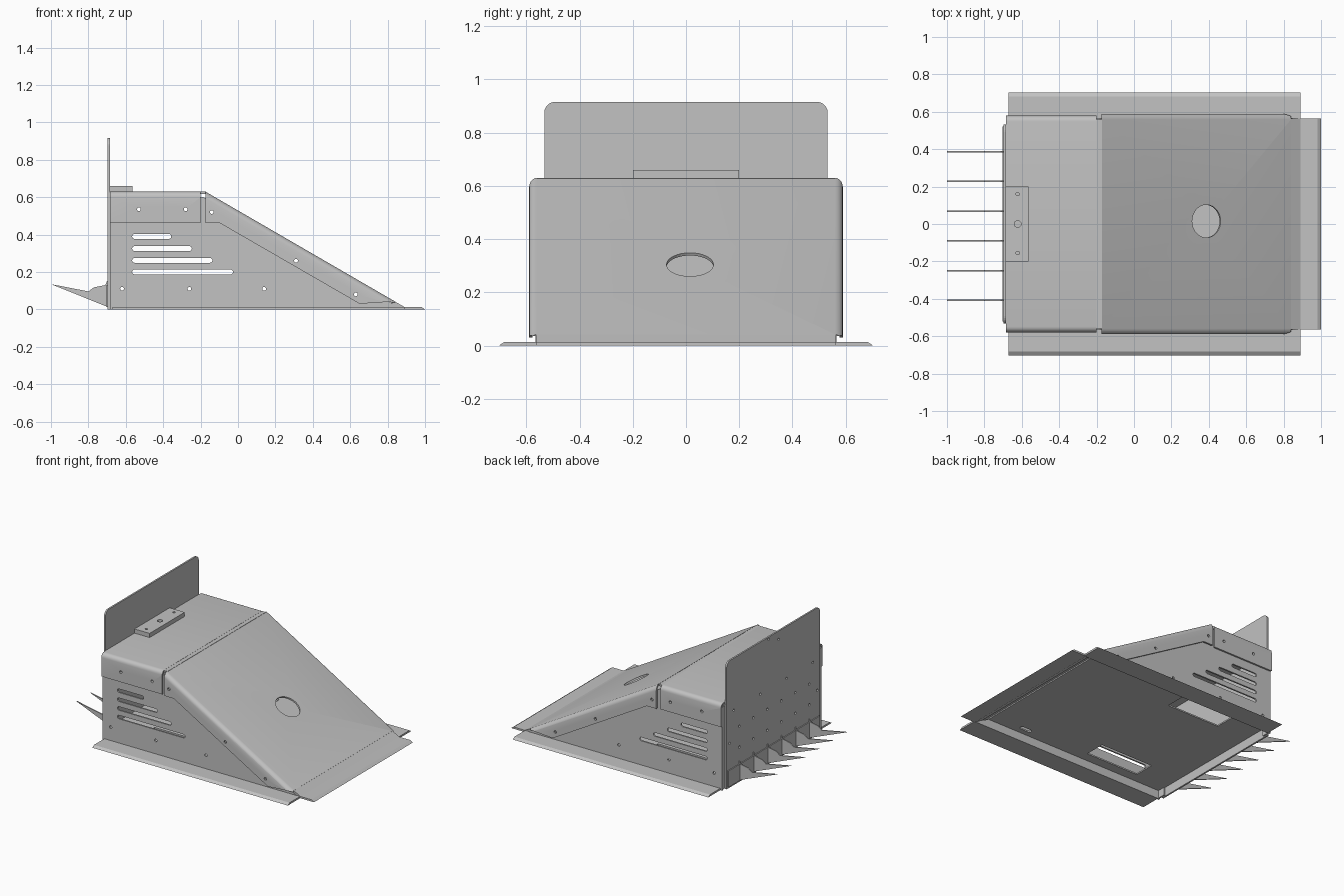
import bpy, bmesh, math
from mathutils import Vector, Matrix

if "Cube" in bpy.data.objects:
    bpy.data.objects.remove(bpy.data.objects["Cube"])

steel = bpy.data.materials.new("steel grey")
steel.use_nodes = True
GREY = (0.54, 0.54, 0.54, 1)
steel.diffuse_color = GREY
steel.node_tree.nodes["Principled BSDF"].inputs["Base Color"].default_value = GREY


def finish(bm, name):
    bmesh.ops.recalc_face_normals(bm, faces=bm.faces)
    mesh = bpy.data.meshes.new(name)
    bm.to_mesh(mesh)
    bm.free()
    mesh.materials.append(steel)
    obj = bpy.data.objects.new(name, mesh)
    bpy.context.collection.objects.link(obj)
    return obj


def add_prism(bm, points, start, end, axis="y"):
    """Extrude a flat outline along one axis."""
    place = {"x": lambda a, b, t: (t, a, b),
             "y": lambda a, b, t: (a, t, b),
             "z": lambda a, b, t: (a, b, t)}[axis]
    low = bm.faces.new([bm.verts.new(place(a, b, start)) for a, b in points])
    out = bmesh.ops.extrude_face_region(bm, geom=[low])
    moved = [g for g in out["geom"] if isinstance(g, bmesh.types.BMVert)]
    bmesh.ops.translate(bm, verts=moved, vec=Vector(place(0, 0, end - start)))
    # Extruding keeps the start face only when it is rebuilt
    if not low.is_valid:
        low = None


def prism(name, points, start, end, axis="y", matrix=None):
    bm = bmesh.new()
    add_prism(bm, points, start, end, axis)
    if matrix:
        bm.transform(matrix)
    return finish(bm, name)


def rect(a0, a1, b0, b1):
    return [(a0, b0), (a1, b0), (a1, b1), (a0, b1)]


def arc(a, b, r, start, n):
    """Quarter circle of points around (a, b)."""
    angles = [start + i * math.pi / 2 / n for i in range(n + 1)]
    return [(a + r * math.cos(t), b + r * math.sin(t)) for t in angles]


def stadium(a0, a1, b, r, n=4):
    """Outline of a slot with round ends; equal ends give a circle."""
    q = math.pi / 2
    right = arc(a1, b, r, -q, n) + arc(a1, b, r, 0, n)[1:]
    left = arc(a0, b, r, q, n) + arc(a0, b, r, 2 * q, n)[1:]
    return right + (left if a1 > a0 else left[1:-1])


def folded(half, top, bottom, r=.03, sheet=.012):
    """Cross-section of a sheet bent down along both sides."""
    def line(h, t, radius):
        q = math.pi / 2
        return ([(h, bottom)] + arc(h - radius, t - radius, radius, 0, 5)
                + arc(radius - h, t - radius, radius, q, 5) + [(-h, bottom)])
    return line(half, top, r) + line(half - sheet, top - sheet, r - sheet)[::-1]


def helper(obj):
    obj.hide_render = True
    obj.hide_set(True)
    return obj


def cutter(name, outlines, start, end, axis):
    bm = bmesh.new()
    for pts in outlines:
        add_prism(bm, pts, start, end, axis)
    return helper(finish(bm, name))


def cut(obj, tool, operation="DIFFERENCE"):
    mod = obj.modifiers.new(tool.name, "BOOLEAN")
    mod.operation = operation
    mod.solver = "EXACT"
    mod.object = tool


def smooth(obj):
    bpy.ops.object.select_all(action="DESELECT")
    obj.select_set(True)
    bpy.context.view_layer.objects.active = obj
    bpy.ops.object.shade_smooth_by_angle(angle=math.radians(35))


# Cutters for the bolt holes and vents
HOLE = 0.01
bolts = [(-.53, .535), (-.28, .535), (-.14, .52), (.31, .26), (.63, .08),
         (-.62, .11), (-.26, .11), (.14, .11)]
vents = [stadium(-.553, end, z, .013)
         for end, z in ((-.37, .39), (-.26, .325), (-.15, .262), (-.04, .2))]
side_cutter = cutter("side_hole_cutter",
                     [stadium(x, x, z, HOLE) for x, z in bolts] + vents, -.8, .8, "y")

# Roof sheet with folded sides
roof = prism("roof_cover", folded(.579, .63, .463), -.685, -.2, "x")
smooth(roof)
cut(roof, side_cutter)
prism("roof_fold", rect(-.201, -.17, .617, .629), -.56, .56)

# Ramp sheet, swept down the slope and trimmed to its side outline
slope = math.atan2(.588, 1.015)
tilt = Matrix.Rotation(slope, 4, "Y")
ramp = prism("ramp_cover", folded(.589, 0, -.25), -.3, 1.4, "x",
             Matrix.Translation((-.175, 0, .63)) @ tilt)
smooth(ramp)
trim = [(-.175, .8), (.84, .8), (.84, .036), (.8, .04), (.65, .03),
        (-.1, .463), (-.175, .463)]
cut(ramp, helper(prism("ramp_trim", trim, -.7, .7)), "INTERSECT")
cut(ramp, side_cutter)

# Round opening, square to the ramp
port = prism("ramp_port_cutter", stadium(0, 0, 0, .088, 8), -.07, .07, "z",
             Matrix.Translation((.387, .015, .304)) @ tilt)
cut(ramp, helper(port))

# Flat lip at the foot of the ramp
prism("ramp_lip", [(.83, .047), (.89, .013), (.98, .013), (1, 0), (.88, 0), (.82, .036)],
      -.563, .563)

# Side walls with flat outward feet and inward returns at the rear
wall_outline = [(-.685, 0), (.87, 0), (.87, .01), (.8, .045), (-.185, .6), (-.685, .6)]
foot_outline = [(.56, 0), (.703, 0), (.683, .013), (.56, .013)]
for name, s in (("left", 1), ("right", -1)):
    wall = prism(name + "_wall", wall_outline, s * .555, s * .566)
    cut(wall, side_cutter)
    prism(name + "_foot", [(s * y, z) for y, z in foot_outline], -.67, .89, "x")
    prism(name + "_rear_return", rect(s * .5, s * .565, .005, .6), -.684, -.674, "x")

# Raised floor with access openings
floor = prism("floor", rect(-.68, .77, -.556, .556), .06, .07, "z")
openings = [rect(-.43, -.01, s * .41 - .075, s * .41 + .075) for s in (1, -1)]
openings.append(stadium(.47, .53, -.5, .015))
cut(floor, cutter("floor_cutter", openings, .03, .1, "z"))

# Tall rear plate with rounded upper corners
r, top, half = .04, .915, .532
outline = ([(-half, 0), (half, 0)] + arc(half - r, top - r, r, 0, 6)
           + arc(r - half, top - r, r, math.pi / 2, 6))
rear = prism("rear_plate", outline, -.697, -.685, "x")
spikes_y = [.387 - .159 * i for i in range(6)]
rear_holes = [(-.06, .855), (.055, .9)]
rear_holes += [(y, z) for z in (.25, .4) for y in spikes_y]
rear_holes += [(y, .54) for y in (-.45, -.15, .15, .45)]
rear_holes += [(s * .5, z) for s in (1, -1) for z in (.1, .32)]
cut(rear, cutter("rear_hole_cutter", [stadium(y, y, z, .009) for y, z in rear_holes],
                 -.75, -.687, "x"))

# Row of rear spikes on a mounting bar
prism("spike_bar", rect(-.52, .52, .012, .13), -.704, -.696, "x")
spike = [(-1, .135), (-.8, .096), (-.77, .118), (-.71, .13), (-.7, .152), (-.695, .152),
         (-.695, .012)]
for i, y in enumerate(spikes_y):
    prism("rear_spike_%d" % (i + 1), spike, y - .004, y + .004)

# Block on the roof
block = prism("roof_block", rect(-.685, -.565, -.2, .2), .628, .66, "z")
cut(block, cutter("block_cutter", [stadium(-.622, -.622, y, q) for y, q in
                                   ((.16, .009), (0, .018), (-.155, .009))], .64, .7, "z"))
